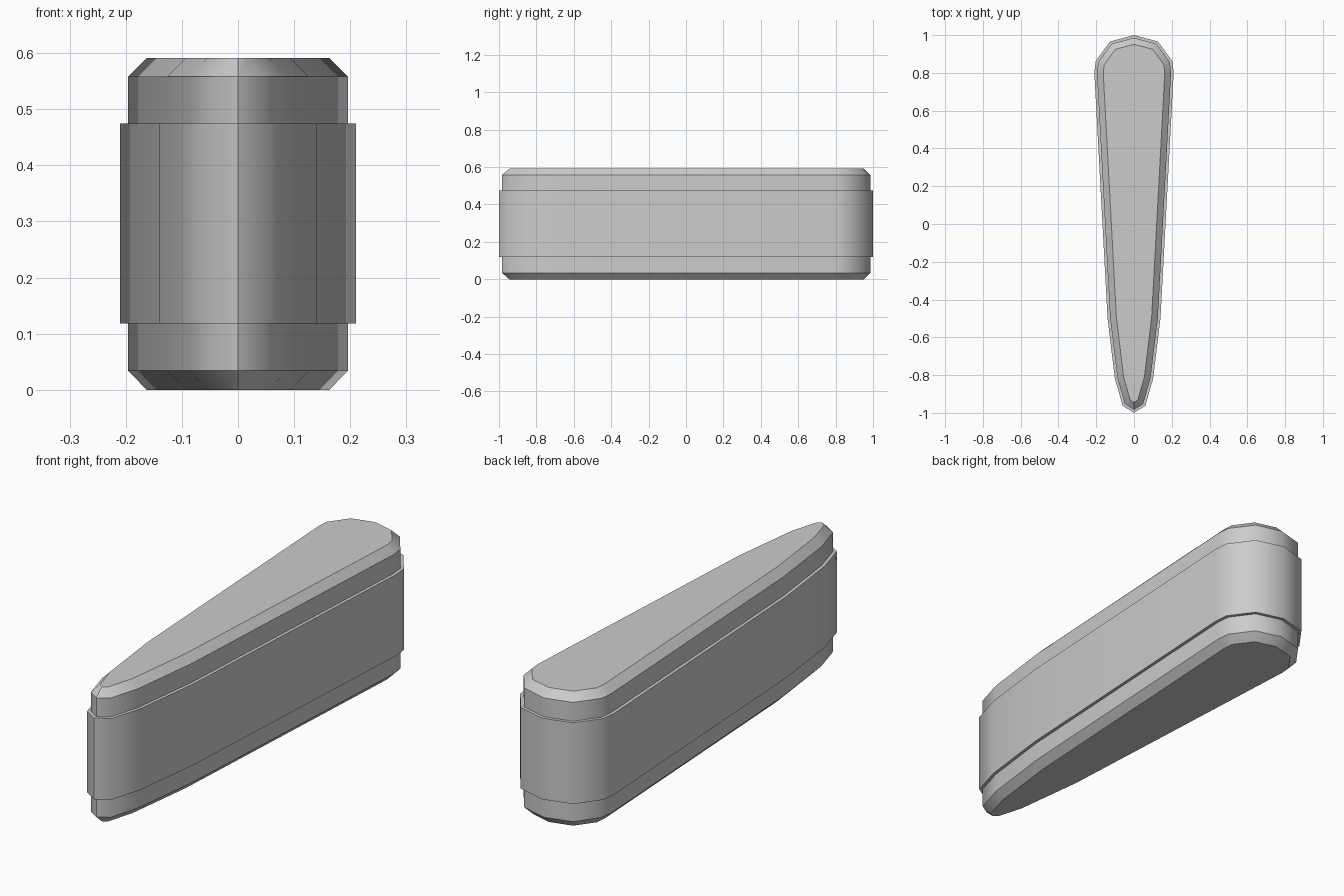
import bpy, bmesh, math
from mathutils import Vector

if "Cube" in bpy.data.objects:
    bpy.data.objects.remove(bpy.data.objects["Cube"])

# Right half of the teardrop outline, narrow tip (front) to wide end (back)
HALF = [(0, -1), (0.06, -0.962), (0.101, -0.82), (0.14, -0.5),
        (0.21, 0.80), (0.203, 0.862), (0.127, 0.966), (0, 1)]
OUTLINE = [Vector(p) for p in HALF] + [Vector((-x, y)) for x, y in HALF[-2:0:-1]]


def inset(points, d):
    """Mitred inward offset of a counter-clockwise outline."""
    result = []
    for i, p in enumerate(points):
        a = (p - points[i - 1]).normalized()
        b = (points[(i + 1) % len(points)] - p).normalized()
        na, nb = Vector((-a.y, a.x)), Vector((-b.y, b.x))
        result.append(p + (na + nb) * d / (1 + na.dot(nb)))
    return result


def loft(name, profile, caps):
    """Stack inset outlines given as (inset, height) and bridge them."""
    bm = bmesh.new()
    rings = [[bm.verts.new((p.x, p.y, z)) for p in inset(OUTLINE, d)]
             for d, z in profile]
    n = len(OUTLINE)
    for lo, hi in zip(rings, rings[1:]):
        for i in range(n):
            j = (i + 1) % n
            bm.faces.new((lo[i], lo[j], hi[j], hi[i]))
    if caps:
        bm.faces.new(rings[0][::-1])
        bm.faces.new(rings[-1])
    mesh = bpy.data.meshes.new(name)
    bm.to_mesh(mesh)
    bm.free()
    obj = bpy.data.objects.new(name, mesh)
    bpy.context.collection.objects.link(obj)
    bpy.ops.object.select_all(action='DESELECT')
    obj.select_set(True)
    bpy.context.view_layer.objects.active = obj
    bpy.ops.object.shade_smooth_by_angle(angle=math.radians(42))
    return obj


# Chamfered core
loft("body", [(0.047, 0), (0.014, 0.034), (0.014, 0.558), (0.047, 0.591)], True)

# Raised strip around the middle
loft("side_band", [(0.014, 0.118), (0, 0.118), (0, 0.475), (0.014, 0.475)], False)
